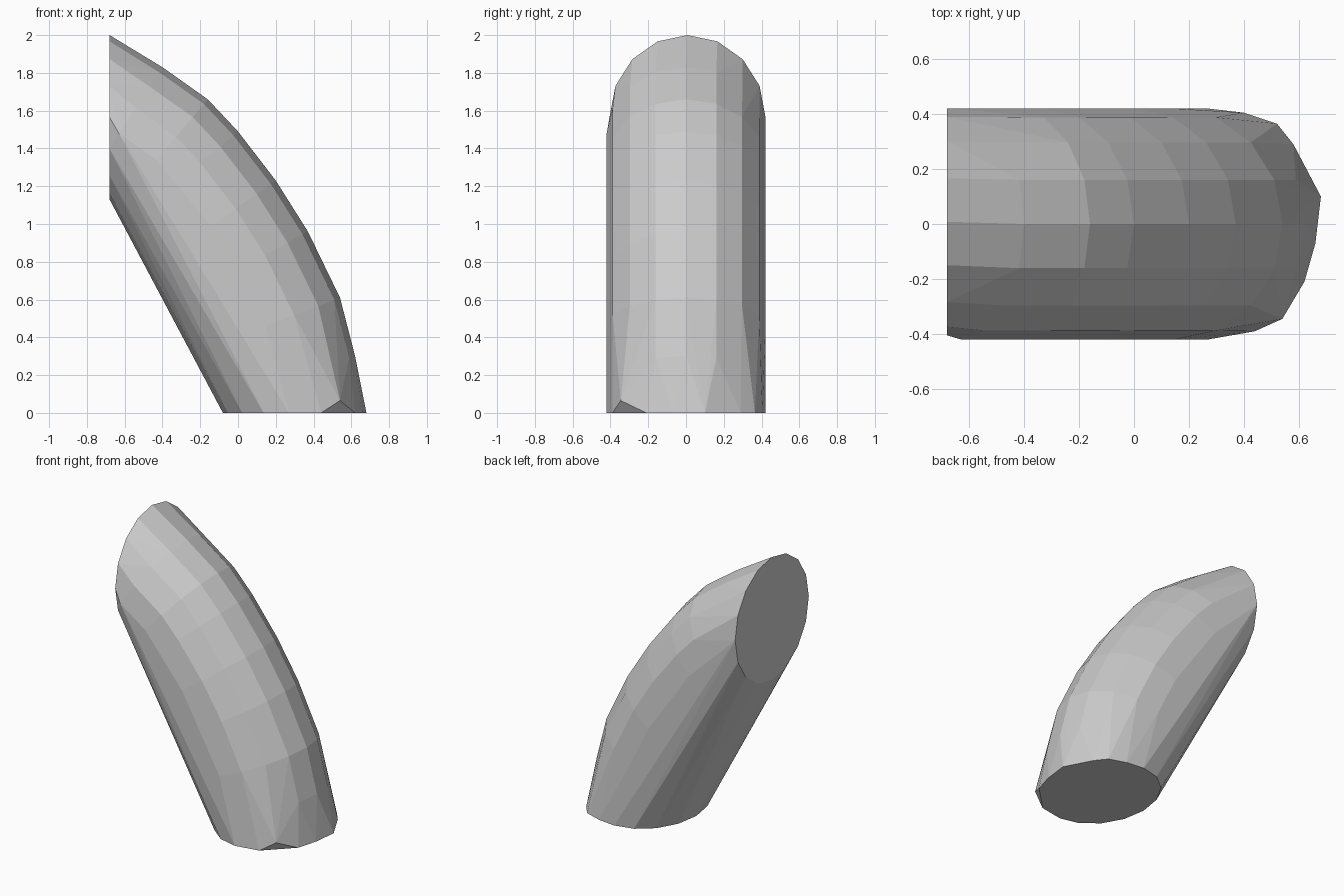
import bpy, bmesh, math

if "Cube" in bpy.data.objects:
    bpy.data.objects.remove(bpy.data.objects["Cube"])

R = 0.42
bm = bmesh.new()


def add(x, y, z):
    return bm.verts.new((max(x, -0.68), y, max(z, 0)))


# flat base outline: irregular outer edge, elliptical inner edge
base = [(0.68, 0.10), (0.66, -0.07), (0.62, -0.21), (0.44, -0.39), (0.27, -0.42),
        (0.27, 0.42), (0.40, 0.405), (0.52, 0.365), (0.58, 0.29)]
for x, y in base:
    add(x, y, 0)
for i in range(1, 8):
    t = math.pi * i / 8
    add(0.27 - 0.35 * math.sin(t), 0.42 * math.cos(t), 0)
# chipped base corner
add(0.54, -0.345, 0.065)

# flat upright end, an ellipse in the plane x = -0.68
for i in range(16):
    t = 2 * math.pi * i / 16
    add(-0.68, 0.413 * math.sin(t) + 0.008, 1.565 + 0.435 * math.cos(t))

# rounded back of the bent tube: half rings along the outer curve
curve = [(-0.68, 2.0), (-0.40, 1.83), (-0.16, 1.66), (0.0, 1.49), (0.20, 1.23),
         (0.37, 0.96), (0.54, 0.61), (0.62, 0.30), (0.68, 0)]
for k in range(1, len(curve) - 1):
    (x0, z0), (x, z), (x1, z1) = curve[k - 1:k + 2]
    tx, tz = x1 - x0, z1 - z0
    d = math.hypot(tx, tz)
    nx, nz = -tz / d, tx / d
    for i in range(-4, 5):
        a = math.radians(i * 22.5)
        s = R * (1 - math.cos(a))
        add(x - nx * s, R * math.sin(a), z - nz * s)

# wrap everything in one faceted convex skin
res = bmesh.ops.convex_hull(bm, input=bm.verts[:])
loose = [v for v in bm.verts if not v.link_faces]
bmesh.ops.delete(bm, geom=loose, context='VERTS')
bmesh.ops.dissolve_limit(bm, angle_limit=math.radians(1.5),
                         verts=bm.verts[:], edges=bm.edges[:])
bmesh.ops.recalc_face_normals(bm, faces=bm.faces[:])

mesh = bpy.data.meshes.new("bent_stub")
bm.to_mesh(mesh)
bm.free()
bpy.context.collection.objects.link(bpy.data.objects.new("bent_stub", mesh))
